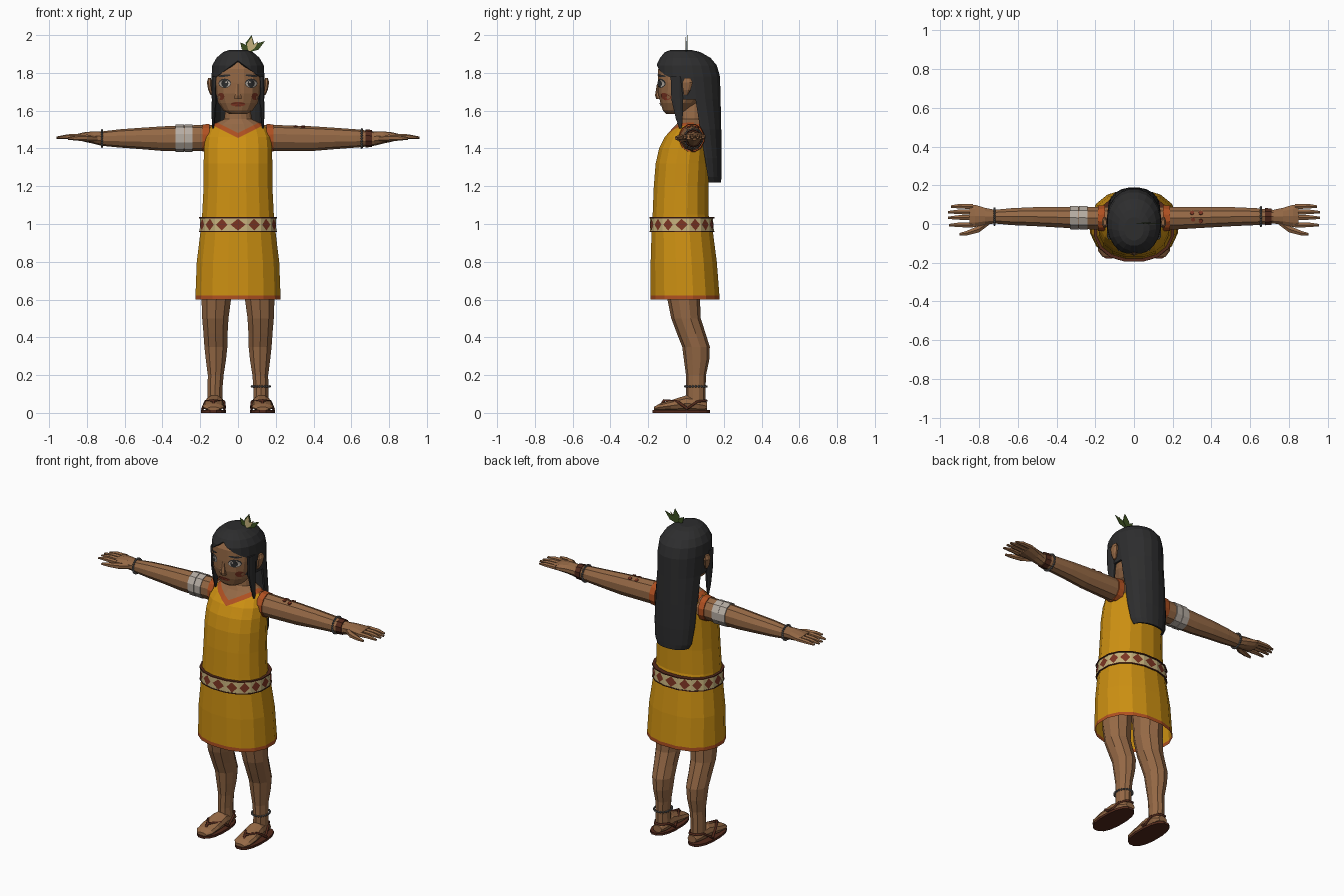
import bpy, bmesh, math
from mathutils import Vector
from mathutils.bvhtree import BVHTree

cube = bpy.data.objects.get("Cube")
if cube:
    bpy.data.objects.remove(cube, do_unlink=True)


def material(name, r, g, b):
    m = bpy.data.materials.new(name)
    m.use_nodes = True
    m.diffuse_color = (r, g, b, 1)
    m.node_tree.nodes["Principled BSDF"].inputs["Base Color"].default_value = (r, g, b, 1)
    return m


SKIN = material("warm_skin", .3, .14, .06)
HAIR = material("black_hair", .026, .026, .027)
YELLOW = material("golden_cloth", .61, .28, .006)
TRIM = material("rust_trim", .43, .08, .015)
CREAM = material("cream", .56, .44, .2)
RED = material("brick_red", .2, .035, .016)
LEATHER = material("dark_leather", .085, .022, .011)
PALE = material("pale_band", .46, .41, .36)
GREEN = material("leaf_green", .045, .08, .015)
GREY = material("bead_grey", .14, .14, .14)


def finish(name, bm, mats, mirror=False, thick=0):
    me = bpy.data.meshes.new(name)
    bm.to_mesh(me)
    bm.free()
    for m in mats:
        me.materials.append(m)
    ob = bpy.data.objects.new(name, me)
    bpy.context.collection.objects.link(ob)
    if thick:
        s = ob.modifiers.new("thickness", 'SOLIDIFY')
        s.thickness = thick
    if mirror:
        ob.modifiers.new("mirror", 'MIRROR')
    return ob


def loft_mesh(rings, sides=12, axis='z', power=2.0, caps=(True, True)):
    """Stack of oval rings: position on the axis, two centres, two radii."""
    bm = bmesh.new()
    loops = []
    for t, a, b, ra, rb in rings:
        loop = []
        for i in range(sides):
            ang = 2 * math.pi * (i + .5) / sides
            c, s = math.cos(ang), math.sin(ang)
            u = a + ra * math.copysign(abs(c) ** (2 / power), c)
            v = b + rb * math.copysign(abs(s) ** (2 / power), s)
            co = {'z': (u, v, t), 'x': (t, u, v), 'y': (v, t, u)}[axis]
            loop.append(bm.verts.new(co))
        loops.append(loop)
    for lo, hi in zip(loops, loops[1:]):
        for i in range(sides):
            j = (i + 1) % sides
            bm.faces.new((lo[i], lo[j], hi[j], hi[i]))
    if caps[0]:
        bm.faces.new(loops[0][::-1])
    if caps[1]:
        bm.faces.new(loops[-1])
    return bm


def loft(name, rings, mat, mirror=False, **kw):
    return finish(name, loft_mesh(rings, **kw), [mat], mirror)


def cut(bm, point, normal):
    bmesh.ops.bisect_plane(bm, geom=bm.verts[:] + bm.edges[:] + bm.faces[:],
                           plane_co=point, plane_no=normal)


def tube(name, points, radius, mat, mirror=True):
    cu = bpy.data.curves.new(name, 'CURVE')
    cu.dimensions = '3D'
    cu.bevel_depth = radius
    cu.bevel_resolution = 1
    cu.use_fill_caps = True
    sp = cu.splines.new('POLY')
    sp.points.add(len(points) - 1)
    for p, co in zip(sp.points, points):
        p.co = (*co, 1)
    cu.materials.append(mat)
    ob = bpy.data.objects.new(name, cu)
    bpy.context.collection.objects.link(ob)
    if mirror:
        ob.modifiers.new("mirror", 'MIRROR')


def beads(name, centre, ra, rb, axis, count=22):
    bm = bmesh.new()
    for i in range(count):
        a = 2 * math.pi * i / count
        u, v = ra * math.cos(a), rb * math.sin(a)
        off = Vector((0, u, v)) if axis == 'x' else Vector((u, v, 0))
        new = bmesh.ops.create_icosphere(bm, subdivisions=1, radius=.007)
        bmesh.ops.translate(bm, verts=new["verts"], vec=Vector(centre) + off)
    finish(name, bm, [GREY])


# Dress, with bare neck, V neckline and hem coloured by position
bm = loft_mesh([(.6, 0, -.005, .23, .185), (.622, 0, -.005, .229, .185), (.8, 0, -.012, .222, .178),
                (.96, 0, -.02, .202, .165), (1.05, 0, -.029, .193, .15), (1.2, 0, -.026, .185, .147),
                (1.32, 0, -.019, .185, .144), (1.4, 0, -.008, .183, .137), (1.46, 0, .005, .178, .12),
                (1.5, 0, .018, .162, .097), (1.53, 0, .025, .13, .075), (1.555, 0, .03, .075, .065),
                (1.64, 0, .03, .062, .06)], sides=16, power=2.25, caps=(False, True))
for level in (1.455, 1.482):
    for side in (-1, 1):
        cut(bm, (0, 0, level), (.5 * side, 0, 1))
for f in bm.faces:
    c = f.calc_center_median()
    edge = c.z - .5 * abs(c.x) if c.y < .03 else c.z - .05
    f.material_index = 1 if c.z < .622 else 2 if edge > 1.482 else 1 if edge > 1.455 else 0
finish("dress", bm, [YELLOW, TRIM, SKIN])
loft("armhole_trim", [(.15, .03, 1.455, .07, .078), (.187, .03, 1.455, .067, .074)], TRIM, True,
     axis='x')

# Belt with one diamond per side
bm = loft_mesh([(.958, 0, -.022, .207, .173), (1.035, 0, -.024, .203, .169)], sides=16, power=2.25)
for f in [f for f in bm.faces if len(f.verts) == 4]:
    f.normal_update()
    mid = f.calc_center_median()
    corners = []
    for e in f.loops:
        m = (e.vert.co + e.link_loop_next.vert.co) / 2
        corners.append(bm.verts.new(mid + (m - mid) * .82 + f.normal * .003))
    bm.faces.new(corners).material_index = 1
finish("belt", bm, [CREAM, RED])
for z, part in ((.957, "lower"), (1.03, "upper")):
    loft("belt_" + part + "_edge", [(z, 0, -.022, .209, .175), (z + .006, 0, -.022, .209, .175)],
         LEATHER, sides=16, power=2.25)

# Arms and hands
loft("arm", [(.13, .03, 1.455, .062, .07), (.2, .03, 1.455, .062, .069), (.4, .035, 1.452, .055, .065),
             (.52, .038, 1.453, .051, .056), (.63, .038, 1.453, .046, .048),
             (.72, .038, 1.452, .037, .038), (.77, .04, 1.458, .046, .032),
             (.82, .042, 1.461, .06, .024), (.85, .042, 1.461, .06, .016)], SKIN, True,
     axis='x', sides=10)
for i, (y, tip) in enumerate(((.09, .945), (.061, .96), (.032, .96), (-.006, .955))):
    loft("finger_%d" % (i + 1), [(.83, y, 1.462, .015, .015), (.9, y + .002, 1.462, .014, .013),
                                 (tip, y, 1.457, .007, .006)], SKIN, True, axis='x', sides=6)
loft("thumb", [(.745, .012, 1.452, .016, .016), (.8, -.026, 1.455, .02, .018),
               (.86, -.046, 1.455, .014, .013), (.9, -.053, 1.453, .007, .007)], SKIN, True,
     axis='x', sides=6)

# Arm ornaments
for x0, x1, part in ((-.33, -.286, "outer"), (-.284, -.24, "inner")):
    loft(part + "_armband", [(x0, .033, 1.454, .063, .072), (x1, .032, 1.454, .065, .073)], PALE,
         axis='x', sides=10)
loft("wrist_cuff", [(.675, .038, 1.453, .047, .048), (.71, .038, 1.453, .044, .045)], LEATHER,
     axis='x', sides=10)
beads("left_bracelet", (.655, .038, 1.453), .048, .049, 'x')
beads("right_bracelet", (-.72, .038, 1.453), .042, .044, 'x')
bm = bmesh.new()
for x, a in ((.3, 65), (.345, 65), (.305, 100), (.345, 108)):
    a = math.radians(a)
    n = Vector((0, math.cos(a), math.sin(a)))
    new = bmesh.ops.create_cone(bm, cap_ends=True, segments=8, radius1=.011, radius2=.011, depth=.008)
    bmesh.ops.rotate(bm, verts=new["verts"], matrix=n.to_track_quat('Z', 'Y').to_matrix())
    bmesh.ops.translate(bm, verts=new["verts"],
                        vec=(x, .033 + .057 * n.y, 1.453 + .065 * n.z))
finish("arm_marks", bm, [RED])

# Legs, feet and sandals
loft("leg", [(.04, .12, .052, .043, .05), (.12, .122, .052, .041, .051), (.2, .118, .053, .044, .053),
             (.28, .117, .056, .056, .067), (.35, .117, .053, .064, .073), (.42, .119, .028, .067, .076),
             (.5, .12, 0, .073, .078), (.6, .115, -.012, .082, .086), (.78, .11, -.012, .085, .1)],
     SKIN, True, sides=10)
loft("foot", [(-.17, .022, .13, .01, .032), (-.14, .03, .13, .02, .055), (-.08, .038, .13, .03, .057),
              (0, .05, .125, .045, .05), (.07, .045, .12, .04, .045), (.112, .035, .119, .022, .03)],
     SKIN, True, axis='y', sides=10)
loft("sandal_sole", [(0, .13, -.025, .067, .155), (.014, .13, -.025, .067, .155)], LEATHER, True,
     sides=16, power=2.4)
for x, part in ((.072, "inner"), (.188, "outer")):
    tube(part + "_strap", [(x, .01, .02), (.13 + (x - .13) * .72, -.045, .06),
                           (.13, -.115, .066), (.13, -.14, .03)], .008, LEATHER)
tube("heel_strap", [(.07, .01, .025), (.074, .06, .06), (.1, .108, .065), (.138, .108, .065),
                    (.165, .06, .06), (.182, .01, .025)], .007, LEATHER)
beads("anklet", (.121, .052, .14), .048, .057, 'z')

# Head
bm = loft_mesh([(1.582, 0, -.065, .045, .04), (1.6, 0, -.055, .078, .068), (1.64, 0, -.037, .106, .1),
                (1.69, 0, -.015, .123, .134), (1.75, 0, -.006, .13, .146), (1.82, 0, -.005, .128, .145),
                (1.87, 0, -.01, .1, .115), (1.9, 0, -.015, .05, .06)], sides=16, power=2.4)
surface = BVHTree.FromBMesh(bm)
finish("head", bm, [SKIN])
loft("nose", [(1.662, 0, -.142, .022, .016), (1.68, 0, -.148, .02, .016), (1.74, 0, -.147, .01, .007)],
     SKIN, sides=6)
loft("ear", [(1.683, .138, -.002, .008, .01), (1.71, .147, .004, .012, .022),
             (1.75, .152, .008, .014, .03), (1.772, .15, .008, .008, .018)], SKIN, True, sides=8)


def patch(name, cx, cz, rx, rz, mat, lift, tilt=0, mirror=True):
    """Thin oval laid over the face."""
    bm = bmesh.new()

    def point(x, z):
        hit = surface.ray_cast(Vector((x, -1, z)), Vector((0, 1, 0)))[0]
        return bm.verts.new((x, (hit.y if hit else -.06) - lift, z))
    rim = []
    for i in range(12):
        a = math.tau * i / 12
        u = rx * math.cos(a)
        rim.append(point(cx + u, cz + rz * math.sin(a) + tilt * u))
    mid = point(cx, cz)
    for i in range(12):
        bm.faces.new((mid, rim[i], rim[(i + 1) % 12]))
    finish(name, bm, [mat], mirror)


# Face details
patch("eye_rim", .07, 1.745, .033, .025, HAIR, .003)
patch("eye_white", .07, 1.743, .03, .019, PALE, .005)
patch("iris", .07, 1.744, .019, .02, HAIR, .007)
patch("eye_glint", .063, 1.751, .005, .005, PALE, .009)
patch("eyebrow", .072, 1.785, .033, .006, HAIR, .005, -.1)
patch("cheek_paint", .09, 1.675, .018, .02, RED, .004)
patch("lips", 0, 1.634, .04, .012, RED, .005, 0, False)

# Hair, opened around the face and trimmed back below the ears
bm = loft_mesh([(1.22, 0, .115, .105, .072), (1.25, 0, .108, .122, .08), (1.35, 0, .095, .132, .095),
                (1.5, 0, .07, .136, .118), (1.66, 0, .028, .138, .157), (1.78, 0, .011, .142, .171),
                (1.84, 0, .003, .138, .162), (1.88, 0, -.004, .115, .135), (1.91, 0, -.018, .08, .095),
                (1.92, 0, -.025, .05, .06)], sides=20, power=2.1, caps=(False, True))
cut(bm, (0, -.08, 0), (0, 1, 0))
cut(bm, (0, .05, 1.66), (0, 1, .16))
for side in (-1, 1):
    cut(bm, (0, 0, 1.865), (.75 * side, 0, 1))
gone = []
for f in bm.faces:
    c = f.calc_center_median()
    face_gap = c.y < -.08 and c.z < 1.865 - .75 * abs(c.x)
    neck_gap = c.z < 1.66 and c.y < .05 + (1.66 - c.z) * .16
    if face_gap or neck_gap:
        gone.append(f)
bmesh.ops.delete(bm, geom=gone, context='FACES')
finish("long_hair", bm, [HAIR], thick=.012)
loft("side_lock", [(1.5, .132, -.028, .004, .006), (1.56, .13, -.036, .01, .02),
                   (1.66, .126, -.046, .014, .034), (1.78, .126, -.048, .015, .036)], HAIR, True, sides=8)


# Leaf ornament on the crown
def leaf(name, tip, width, mat, y):
    base, tip = Vector((.055, y, 1.908)), Vector((tip[0], y, tip[1]))
    along = tip - base
    across = Vector((along.z, 0, -along.x)).normalized() * width
    bm = bmesh.new()
    shape = (base, base + along * .5 + across, tip, base + along * .5 - across)
    bm.faces.new([bm.verts.new(p) for p in shape])
    finish(name, bm, [mat], thick=.003)


leaf("left_leaf", (.142, 1.968), .018, GREEN, .002)
leaf("right_leaf", (.012, 1.962), .017, GREEN, .002)
leaf("middle_leaf", (.072, 2.0), .024, GREEN, .004)
leaf("bud", (.073, 1.99), .017, CREAM, -.002)
leaf("side_bud", (.108, 1.968), .01, CREAM, -.003)
